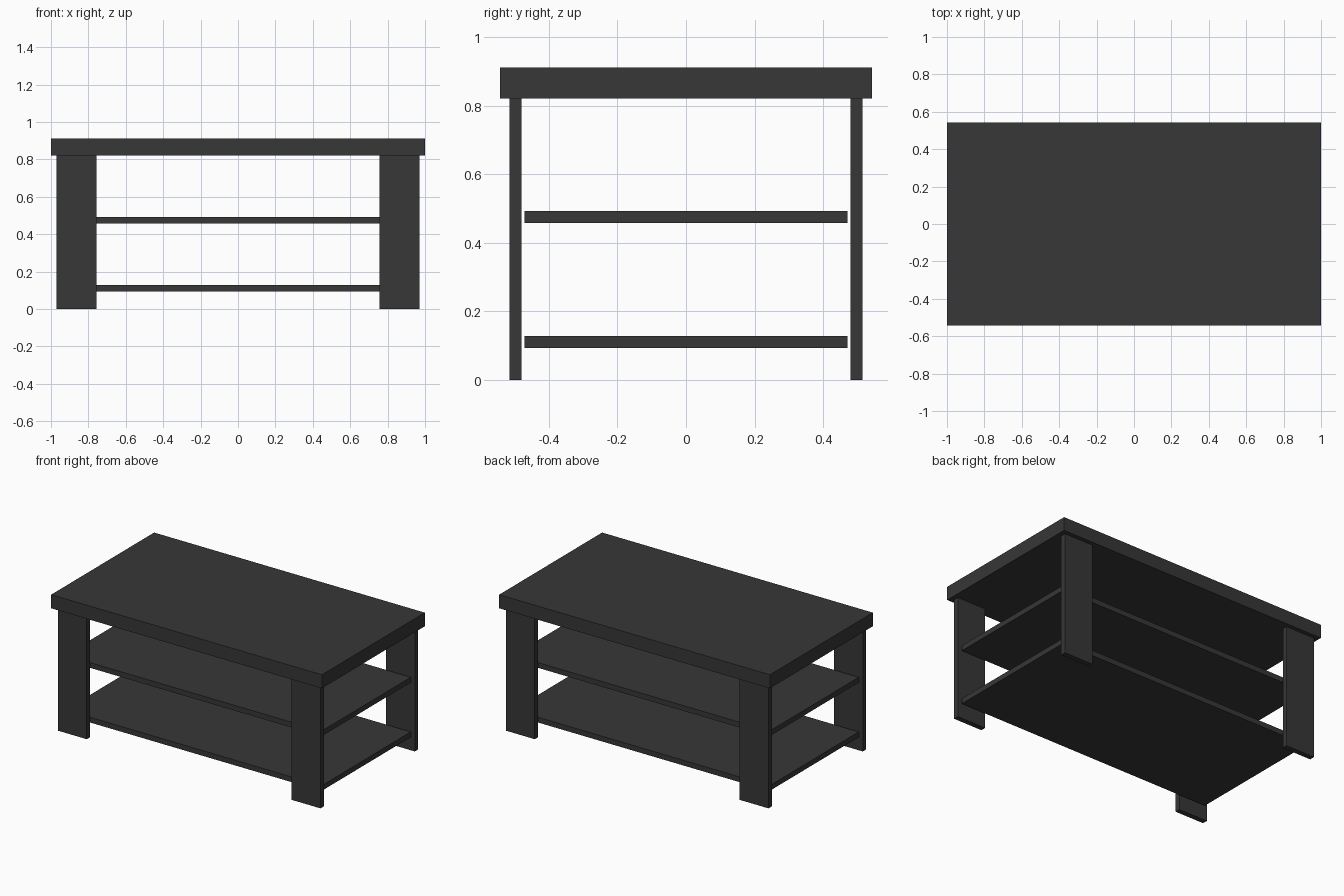
import bpy

if "Cube" in bpy.data.objects:
    bpy.data.objects.remove(bpy.data.objects["Cube"])

# Single dark charcoal finish
finish = bpy.data.materials.new("dark_charcoal_wood")
finish.diffuse_color = (0.038, 0.038, 0.038, 1.0)
finish.use_nodes = True
finish.node_tree.nodes["Principled BSDF"].inputs["Base Color"].default_value = finish.diffuse_color


def board(name, x, y, z):
    """Box part from (min, max) ranges on each axis."""
    bpy.ops.mesh.primitive_cube_add(
        size=1, location=[(a + b) / 2 for a, b in (x, y, z)])
    ob = bpy.context.object
    ob.name = name
    ob.scale = [b - a for a, b in (x, y, z)]
    bpy.ops.object.transform_apply(location=False, rotation=False, scale=True)
    ob.data.materials.append(finish)
    return ob


# Thick table top
board("table_top", (-1, 1), (-0.543, 0.543), (0.82, 0.911))

# Two open shelves between the legs
for name, z in (("lower_shelf", 0.093), ("middle_shelf", 0.458)):
    board(name, (-0.947, 0.947), (-0.471, 0.471), (z, z + 0.035))

# Four flat plank legs
for sx, side in ((-1, "left"), (1, "right")):
    for sy, end in ((-1, "front"), (1, "back")):
        board(f"{end}_{side}_leg",
              sorted((sx * 0.757, sx * 0.97)),
              sorted((sy * 0.48, sy * 0.515)),
              (0, 0.82))
